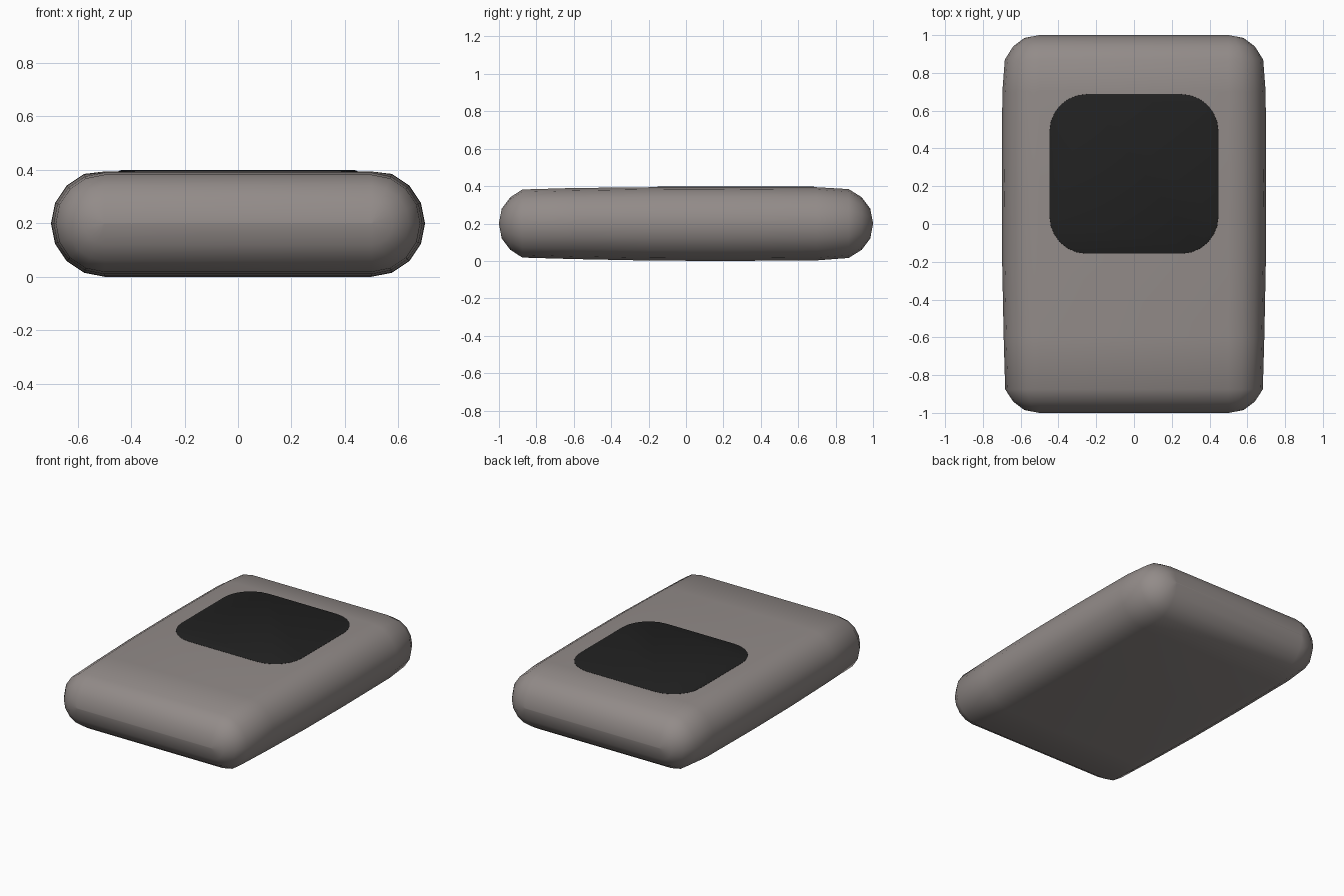
import bpy, bmesh, math

if "Cube" in bpy.data.objects:
    bpy.data.objects.remove(bpy.data.objects["Cube"])


def material(name, rgb):
    m = bpy.data.materials.new(name)
    m.diffuse_color = (*rgb, 1)
    m.use_nodes = True
    m.node_tree.nodes["Principled BSDF"].inputs["Base Color"].default_value = m.diffuse_color
    return m


def finish(bm, name, mat, angle):
    bmesh.ops.recalc_face_normals(bm, faces=bm.faces)
    me = bpy.data.meshes.new(name)
    bm.to_mesh(me)
    bm.free()
    ob = bpy.data.objects.new(name, me)
    bpy.context.collection.objects.link(ob)
    me.materials.append(mat)
    bpy.ops.object.select_all(action='DESELECT')
    ob.select_set(True)
    bpy.context.view_layer.objects.active = ob
    bpy.ops.object.shade_smooth_by_angle(angle=math.radians(angle))
    return ob


grey = material("warm grey", (0.29, 0.26, 0.25))
black = material("screen black", (0.015, 0.015, 0.015))

# Body: stadium sections along y, shrinking into rounded ends
stations = [(-1, .198), (-.985, .12), (-.94, .06), (-.875, .018), (-.6, .010),
            (-.2, .002), (.2, 0), (.7, .003), (.87, .016), (.94, .06),
            (.985, .12), (1, .198)]
bm = bmesh.new()
rings = []
for y, inset in stations:
    r = 0.2 - inset
    ring = []
    for side in (0, 1):
        for i in range(9):
            a = -math.pi / 2 + math.pi * (i / 8 + side)
            cx = -0.5 if side else 0.5
            # top kept slightly below the screen
            z = 0.2 + r * math.sin(a)
            ring.append(bm.verts.new((cx + r * math.cos(a), y, min(z, 0.394))))
    rings.append(ring)
n = len(rings[0])
for a, b in zip(rings, rings[1:]):
    for i in range(n):
        bm.faces.new((a[i], a[(i + 1) % n], b[(i + 1) % n], b[i]))
bm.faces.new(rings[0])
bm.faces.new(rings[-1])
finish(bm, "body", grey, 60)

# Screen: rounded square plate with a softened rim
bm = bmesh.new()
layers = []
for z, inset in ((.37, 0), (.388, 0), (.395, .003), (.399, .012)):
    half, rad = 0.45 - inset, 0.2 - inset
    loop = []
    for q in range(4):
        cx = (half - rad) * (1 if q in (0, 3) else -1)
        cy = 0.265 + (0.425 - 0.2) * (1 if q < 2 else -1)
        for i in range(7):
            a = math.pi / 2 * (q + i / 6)
            loop.append(bm.verts.new((cx + rad * math.cos(a), cy + rad * math.sin(a), z)))
    layers.append(loop)
n = len(layers[0])
for a, b in zip(layers, layers[1:]):
    for i in range(n):
        bm.faces.new((a[i], a[(i + 1) % n], b[(i + 1) % n], b[i]))
bm.faces.new(layers[0])
bm.faces.new(layers[-1])
finish(bm, "screen", black, 30)
